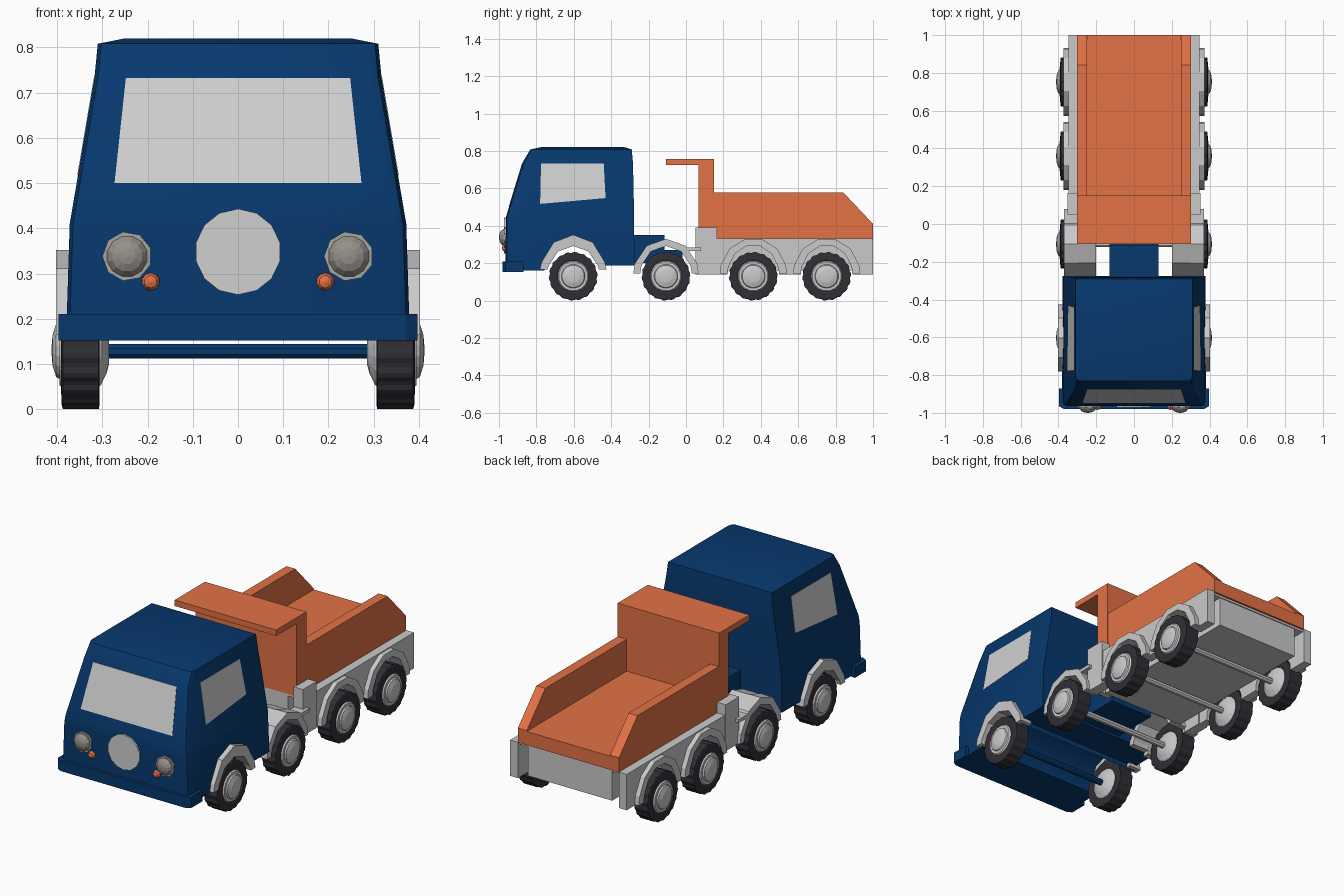
import bpy, bmesh, math
from mathutils import Vector

if "Cube" in bpy.data.objects:
    bpy.data.objects.remove(bpy.data.objects["Cube"])


def material(name, rgb):
    m = bpy.data.materials.new(name)
    m.diffuse_color = (*rgb, 1)
    m.use_nodes = True
    m.node_tree.nodes["Principled BSDF"].inputs["Base Color"].default_value = m.diffuse_color
    return m


BLUE = material("blue paint", (0.002, 0.04, 0.155))
ORANGE = material("orange paint", (0.77, 0.168, 0.06))
GREY = material("light grey", (0.59, 0.59, 0.59))
GLASS = material("window grey", (0.63, 0.63, 0.63))
TYRE = material("dark rubber", (0.03, 0.028, 0.036))
LAMP = material("lamp grey", (0.3, 0.28, 0.25))
RIM = material("rim grey", (0.38, 0.38, 0.37))


def finish(name, bm, mat, smooth=0):
    bmesh.ops.recalc_face_normals(bm, faces=bm.faces)
    me = bpy.data.meshes.new(name)
    bm.to_mesh(me)
    bm.free()
    me.materials.append(mat)
    if smooth:
        me.shade_smooth()
        me.set_sharp_from_angle(angle=math.radians(smooth))
    ob = bpy.data.objects.new(name, me)
    bpy.context.collection.objects.link(ob)
    return ob


def add_solid(bm, ring, offset):
    """Extrude a closed ring of points by an offset into a solid."""
    a = [bm.verts.new(p) for p in ring]
    b = [bm.verts.new(Vector(p) + Vector(offset)) for p in ring]
    bm.faces.new(a)
    bm.faces.new(b)
    for i in range(len(a)):
        j = (i + 1) % len(a)
        bm.faces.new((a[i], a[j], b[j], b[i]))


def prism(name, yz, x0, x1, mat, mirror=False):
    """Side profile extruded across x, optionally on both sides."""
    bm = bmesh.new()
    for s in ((1, -1) if mirror else (1,)):
        add_solid(bm, [(s * x0, y, z) for y, z in yz], (s * (x1 - x0), 0, 0))
    return finish(name, bm, mat)


def box(name, x0, x1, y0, y1, z0, z1, mat, mirror=False):
    return prism(name, [(y0, z0), (y1, z0), (y1, z1), (y0, z1)], x0, x1, mat, mirror)


def add_lathe(bm, prof, n, place, ridge=0.0):
    """Revolve (distance, radius) points; place maps (d, u, v) to space."""
    rings = []
    for d, r in prof:
        ring = []
        for i in range(n):
            t = 2 * math.pi * (i + 0.5) / n
            k = r - (ridge if r > 0.125 and i % 4 > 1 else 0)
            ring.append(bm.verts.new(place(d, k * math.cos(t), k * math.sin(t))))
        rings.append(ring)
    for a, b in zip(rings, rings[1:]):
        for i in range(n):
            j = (i + 1) % n
            bm.faces.new((a[i], a[j], b[j], b[i]))
    bm.faces.new(rings[0])
    bm.faces.new(rings[-1])


def arch(yc, r, top=0.3, n=5, base=0.15):
    """Points over a wheel from front foot to rear foot."""
    pts = [(yc - r, base)]
    h = (top - 0.14) / (1 if n % 2 else math.cos(math.pi / 2 / n))
    for i in range(n):
        t = math.pi * (1 - (i + 0.5) / n)
        pts.append((yc + r * math.cos(t), 0.14 + h * math.sin(t)))
    return pts + [(yc + r, base)]


# Cab shell: side profile with wheel arch, then tapered towards the roof
WIDTHS = [(0.16, 0.38), (0.41, 0.372), (0.74, 0.316), (0.808, 0.31), (0.82, 0.25)]


def half_width(z):
    for (z0, w0), (z1, w1) in zip(WIDTHS, WIDTHS[1:]):
        if z <= z1 + 1e-4:
            return w0 + (w1 - w0) * (z - z0) / (z1 - z0)
    return WIDTHS[-1][1]


AXLES = (-0.603, -0.107, 0.36, 0.752)
profile = [(-0.965, 0.16)] + arch(AXLES[0], 0.155, 0.315, base=0.16) + [
    (-0.448, 0.187), (-0.275, 0.187), (-0.28, 0.6), (-0.284, 0.74), (-0.29, 0.808),
    (-0.328, 0.82), (-0.777, 0.82), (-0.832, 0.808), (-0.873, 0.74), (-0.963, 0.446)]
bm = bmesh.new()
add_solid(bm, [(-1, y, z) for y, z in profile], (2, 0, 0))
for z, _ in WIDTHS[1:4]:
    bmesh.ops.bisect_plane(bm, geom=bm.verts[:] + bm.edges[:] + bm.faces[:],
                           dist=1e-4, plane_co=(0, 0, z), plane_no=(0, 0, 1))
for v in bm.verts:
    v.co.x = math.copysign(half_width(v.co.z), v.co.x)
bmesh.ops.recalc_face_normals(bm, faces=bm.faces)
bm.normal_update()
# soften the front corner posts
corner = []
for e in bm.edges:
    if len(e.link_faces) == 2 and max(v.co.y for v in e.verts) < -0.8:
        n0, n1 = (f.normal for f in e.link_faces)
        if (abs(n0.x) > 0.8 and n1.y < -0.6) or (abs(n1.x) > 0.8 and n0.y < -0.6):
            corner.append(e)
bmesh.ops.bevel(bm, geom=corner, offset=0.025, segments=2, profile=0.5, affect='EDGES')
finish("cab", bm, BLUE, 40)

# Front bumper with wrapped ends
bm = bmesh.new()
add_solid(bm, [(x, y, 0.152) for x, y in ((-0.397, -0.87), (-0.397, -0.965), (-0.37, -0.98),
          (0.37, -0.98), (0.397, -0.965), (0.397, -0.87))], (0, 0, 0.058))
finish("front_bumper", bm, BLUE)


# Windows as thin plates
def slope_y(z):
    return -0.963 + 0.306 * (z - 0.446)


bm = bmesh.new()
add_solid(bm, [(x, slope_y(z) + 0.003, z) for x, z in
               ((-0.273, 0.5), (0.273, 0.5), (0.248, 0.732), (-0.248, 0.732))],
          (0, -0.005, 0))
finish("windscreen", bm, GLASS)
bm = bmesh.new()
for s in (1, -1):
    add_solid(bm, [(s * (half_width(z) - 0.004), y, z) for y, z in
                   ((-0.78, 0.517), (-0.43, 0.548), (-0.44, 0.734), (-0.775, 0.734))],
              (s * 0.0055, 0, 0))
finish("side_windows", bm, GLASS)


# Round front details
def front_disc(name, x, z, prof, n, mat):
    bm = bmesh.new()
    for s in ((1, -1) if x else (1,)):
        add_lathe(bm, prof, n, lambda d, u, v: (s * x + u, -d, z + v))
    return finish(name, bm, mat)


front_disc("front_badge", 0, 0.348, [(0.955, 0.095), (0.972, 0.095)], 14, GLASS)
front_disc("headlight_rims", 0.245, 0.338, [(0.95, 0.055), (0.974, 0.055)], 9, RIM)
front_disc("headlights", 0.245, 0.338,
           [(0.965, 0.047), (0.978, 0.045), (0.991, 0.034), (0.998, 0.018), (1.0, 0.002)], 12, LAMP)
front_disc("indicators", 0.193, 0.282,
           [(0.95, 0.02), (0.97, 0.02), (0.98, 0.014), (0.984, 0.002)], 10, ORANGE)

# Wheel arches on cab, middle and rear: axle, radius, top, sides, x range, foot height
for name, yc, r, top, n, x0, x1, base in (
        ("cab_fenders", AXLES[0], 0.178, 0.352, 5, 0.33, 0.402, 0.165),
        ("middle_fenders", AXLES[1], 0.175, 0.33, 5, 0.3, 0.37, 0.145),
        ("middle_inner_guards", AXLES[1], 0.17, 0.328, 5, 0.2, 0.3, 0.165),
        ("rear_fenders_a", AXLES[2], 0.18, 0.328, 6, 0.3, 0.372, 0.145),
        ("rear_fenders_b", AXLES[3], 0.18, 0.328, 6, 0.3, 0.372, 0.145)):
    outer = arch(yc, r, top, n, base)
    inner = arch(yc, 0.138, 0.292, n, base)
    prism(name, outer + inner[::-1], x0, x1, GREY, True)

# Rear side skirts with wheel cut-outs
skirt = [(0.05, 0.14)] + arch(AXLES[2], 0.138, 0.292, 6, 0.14) \
    + arch(AXLES[3], 0.138, 0.292, 6, 0.14) + [(1.0, 0.14), (1.0, 0.333), (0.05, 0.333)]
prism("side_skirts", skirt, 0.3, 0.347, GREY, True)
box("skirt_blocks", 0.295, 0.352, 0.05, 0.165, 0.14, 0.39, GREY, True)

# Chassis
box("rear_chassis", -0.25, 0.25, 0.07, 0.985, 0.16, 0.333, GREY)
box("deck_plate", -0.345, 0.345, 0.07, 0.99, 0.32, 0.333, GREY)
box("chassis_links", 0.3, 0.37, 0.0, 0.08, 0.265, 0.283, GREY, True)
box("coupling", -0.13, 0.13, -0.29, -0.115, 0.2, 0.35, BLUE)
box("coupling_beam", -0.13, 0.13, -0.2, -0.02, 0.2, 0.27, BLUE)

# Tipper bed
box("bed_floor", -0.3, 0.3, 0.07, 1.0, 0.332, 0.405, ORANGE)
prism("bed_sides", [(0.14, 0.332), (1.0, 0.332), (1.0, 0.41), (0.842, 0.577), (0.14, 0.577)],
      0.248, 0.301, ORANGE, True)
prism("bed_front_and_canopy", [(0.068, 0.332), (0.15, 0.332), (0.15, 0.757), (-0.107, 0.757),
                               (-0.107, 0.725), (0.068, 0.725)], -0.302, 0.302, ORANGE)

# Wheels, hubs and axles
TYRE_PROFILE = [(0.31, 0.08), (0.306, 0.09), (0.306, 0.12), (0.308, 0.13),
                (0.387, 0.13), (0.39, 0.12), (0.391, 0.09), (0.387, 0.08)]
HUB_PROFILE = [(0.285, 0.03), (0.29, 0.05), (0.303, 0.078), (0.31, 0.084), (0.388, 0.084),
               (0.395, 0.078), (0.395, 0.064), (0.402, 0.06), (0.41, 0.035), (0.412, 0.01)]
for label, yc in zip(("front", "second", "third", "rear"), AXLES):
    tyres, hubs, axle = bmesh.new(), bmesh.new(), bmesh.new()
    for s in (1, -1):
        def place(d, u, v):
            return (s * d, yc + u, 0.13 + v)
        add_lathe(tyres, TYRE_PROFILE, 72, place, 0.004)
        add_lathe(hubs, HUB_PROFILE, 16, place)
    add_lathe(axle, [(-0.3, 0.017), (0.3, 0.017)], 8, lambda d, u, v: (d, yc + u, 0.128 + v))
    finish(label + "_tyres", tyres, TYRE)
    finish(label + "_hubs", hubs, GREY)
    finish(label + "_axle", axle, BLUE if label == "front" else GREY)
